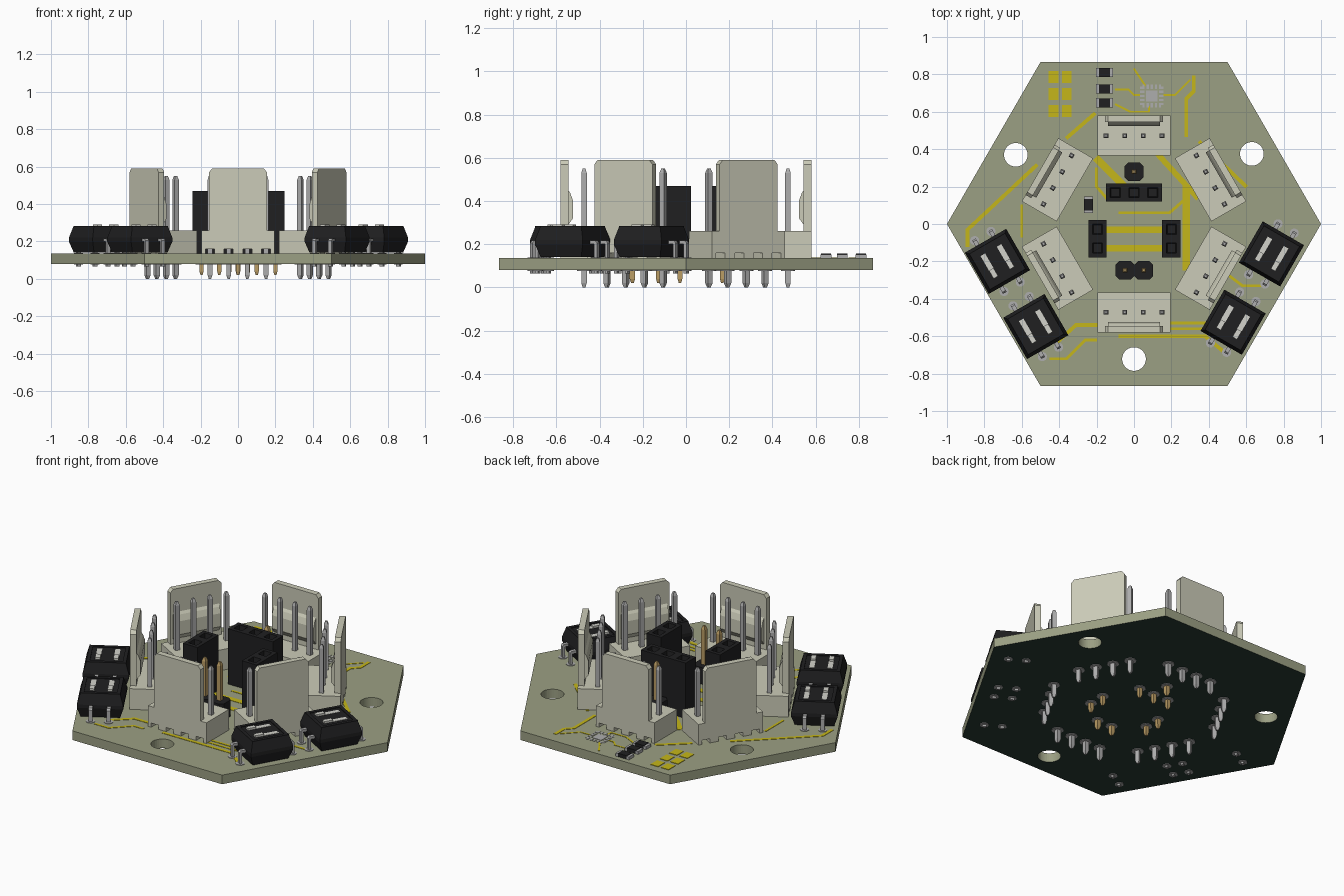
import bpy, bmesh
from math import cos, sin, pi, radians, atan2
from mathutils import Matrix, Vector

if "Cube" in bpy.data.objects:
    bpy.data.objects.remove(bpy.data.objects["Cube"])

TOP, BOT = 0.135, 0.08          # board faces


def mat(name, r, g, b):
    m = bpy.data.materials.new(name)
    m.diffuse_color = (r, g, b, 1)
    m.use_nodes = True
    m.node_tree.nodes["Principled BSDF"].inputs["Base Color"].default_value = m.diffuse_color
    return m


OLIVE = mat("board_olive", .33, .35, .23)
GREEN = mat("mask_green", .02, .042, .033)
CREAM = mat("cream_plastic", .60, .60, .48)
BLACK = mat("black_plastic", .014, .014, .015)
STEEL = mat("steel", .42, .42, .42)
GOLD = mat("gold", .50, .34, .13)
YELLOW = mat("copper_yellow", .56, .47, .01)
WHITE = mat("slider_white", .65, .65, .6)


class Part:
    """Collects simple solids into one object with several materials."""

    def __init__(self, name):
        self.name, self.bm, self.mats = name, bmesh.new(), []

    def loft(self, rings, m):
        if m not in self.mats:
            self.mats.append(m)
        vs = [[self.bm.verts.new(p) for p in r] for r in rings]
        n = len(vs[0])
        fs = [self.bm.faces.new(vs[0][::-1]), self.bm.faces.new(vs[-1])]
        for a, b in zip(vs, vs[1:]):
            for i in range(n):
                j = (i + 1) % n
                fs.append(self.bm.faces.new((a[i], a[j], b[j], b[i])))
        for f in fs:
            f.material_index = self.mats.index(m)
        return fs

    def box(self, x0, x1, y0, y1, z0, z1, m):
        q = [(x0, y0), (x1, y0), (x1, y1), (x0, y1)]
        return self.loft([[(x, y, z) for x, y in q] for z in (z0, z1)], m)

    def stack(self, x, y, rings, m, n=4):
        """Stacked regular n-gons; rings are (z, half width)."""
        k = 1 / cos(pi / n)
        return self.loft([[(x + h * k * cos(2 * pi * (i + .5) / n), y + h * k * sin(2 * pi * (i + .5) / n), z)
                           for i in range(n)] for z, h in rings], m)

    def pin(self, x, y, z0, z1, m, h=.0125):
        self.stack(x, y, [(z0, h * .5), (z0 + .02, h), (z1 - .02, h), (z1, h * .5)], m)

    def done(self, loc=(0, 0, 0), rot=0):
        bmesh.ops.recalc_face_normals(self.bm, faces=self.bm.faces)
        me = bpy.data.meshes.new(self.name)
        self.bm.to_mesh(me)
        self.bm.free()
        for m in self.mats:
            me.materials.append(m)
        return place(self.name, me, loc, rot)


def place(name, me, loc, rot):
    ob = bpy.data.objects.new(name, me)
    ob.location, ob.rotation_euler = loc, (0, 0, rot)
    bpy.context.collection.objects.link(ob)
    return ob


# hexagonal board, dark underside, three mounting holes
p = Part("board")
hexa = [(cos(i * pi / 3), sin(i * pi / 3)) for i in range(6)]
fs = p.loft([[(x, y, z) for x, y in hexa] for z in (BOT, TOP)], OLIVE)
p.mats.append(GREEN)
fs[0].material_index = 1
board = p.done()
p = Part("hole_cutter")
for x, y in [(-.632, .37), (.63, .375), (0, -.722)]:
    p.stack(x, y, [(0, .063), (.3, .063)], OLIVE, 32)
cutter = p.done()
cutter.hide_render = True
mod = board.modifiers.new("holes", 'BOOLEAN')
mod.object, mod.operation, mod.solver = cutter, 'DIFFERENCE', 'EXACT'
bpy.context.view_layer.objects.active = board
bpy.ops.object.modifier_apply(modifier="holes")
bpy.data.objects.remove(cutter)

# connector: grooved base, tall back wall with latch ridge, four pins
PITCH = [-.15, -.05, .05, .15]
p = Part("connector")
p.box(-.195, .195, .365, .58, .16, .26, CREAM)
edges = [-.195] + [e for c in PITCH for e in (c - .024, c + .024)] + [.195]
for a, b in zip(edges[::2], edges[1::2]):
    p.box(a, b, .365, .58, TOP, .16, CREAM)
wall = [(-.155, .26), (.155, .26), (.155, .57), (.138, .59), (-.138, .59), (-.155, .57)]
p.loft([[(x, y, z) for x, z in wall] for y in (.58, .545)], CREAM)
ridge = [(.545, .45), (.535, .435), (.523, .40), (.523, .32), (.545, .29)]
p.loft([[(x, y, z) for y, z in ridge] for x in (-.14, .14)], CREAM)
for x in PITCH:
    p.pin(x, .472, 0, .55, STEEL)
    p.stack(x, .472, [(BOT - .003, .032), (BOT, .032)], STEEL, 12)
conn = p.done()
for i in range(1, 6):
    place(f"connector_{i}", conn.data, (0, 0, 0), i * pi / 3)


# socket header: joined cells with a recessed opening over every pin
def socket(name, n, loc, rot):
    p = Part(name)
    for i in range(n):
        x = (i - (n - 1) / 2) * .1
        p.box(x - .05, x + .05, -.049, .049, TOP, .47, BLACK)
    bm = p.bm
    bmesh.ops.remove_doubles(bm, verts=bm.verts, dist=1e-4)
    inner = [f for f in bm.faces if all(len(e.link_faces) > 2 for e in f.edges)]
    bmesh.ops.delete(bm, geom=inner, context='FACES')
    bmesh.ops.recalc_face_normals(bm, faces=bm.faces)
    tops = [f for f in bm.faces if f.calc_center_median().z > .46]
    bmesh.ops.inset_individual(bm, faces=tops, thickness=.032)
    bmesh.ops.inset_individual(bm, faces=tops, thickness=.006, depth=-.03)
    for i in range(n):
        x = (i - (n - 1) / 2) * .1
        p.pin(x, 0, .02, .14, GOLD, .011)
        p.stack(x, 0, [(BOT - .003, .032), (BOT, .032)], STEEL, 12)
    p.done(loc, rot)


socket("socket_header_three", 3, (0, .168, 0), 0)
socket("socket_header_left", 2, (-.195, -.078, 0), pi / 2)
socket("socket_header_right", 2, (.2, -.078, 0), pi / 2)

# pin headers: chamfered blocks with tall gold pins
for name, xs, y in [("pin_header_single", [0], .28), ("pin_header_double", [-.048, .052], -.248)]:
    p = Part(name)
    for x in xs:
        c, h = .03, .0499
        oc = [(h, -c), (h, c), (c, h), (-c, h), (-h, c), (-h, -c), (-c, -h), (c, -h)]
        p.loft([[(x + a, y + b, z) for a, b in oc] for z in (TOP, .235)], BLACK)
        p.pin(x, y, .02, .465, GOLD)
        p.stack(x, y, [(BOT - .003, .032), (BOT, .032)], STEEL, 12)
    p.done()

# slide switch: tapered body, two sliders, four bent leads
p = Part("slide_switch")
p.stack(0, 0, [(.14, .108), (.2, .1275), (.22, .1275), (.28, .11)], BLACK)
for s in (-1, 1):                                    # raised rim of the body
    p.box(-.11, .11, s * .1 - .01, s * .1 + .01, .278, .284, BLACK)
    p.box(s * .1 - .01, s * .1 + .01, -.09, .09, .278, .284, BLACK)
for x in (-.05, .05):
    p.box(x - .014, x + .014, -.07, .07, .279, .282, WHITE)
    p.box(x - .014, x + .014, -.07, -.02, .28, .292, WHITE)
    for s in (-1, 1):
        lead = [(.12, .2), (.12, .216), (.156, .216), (.165, .206), (.165, .065), (.15, .065), (.15, .2)]
        p.loft([[(x + dx, s * y, z) for y, z in lead] for dx in (-.011, .011)], STEEL)
        for z in (BOT - .003, TOP):
            p.stack(x, s * .157, [(z, .024), (z + .003, .024)], STEEL, 12)
sw = p.done((-.73, -.2, 0), radians(30))
for i, (x, y, a) in enumerate([(-.525, -.548, 30), (.735, -.16, -30), (.53, -.525, -30)]):
    place(f"slide_switch_{i + 1}", sw.data, (x, y, 0), radians(a))

# chip resistors and capacitor with metal end caps
for i, (x, y, a) in enumerate([(-.158, .81, 0), (-.158, .723, 0), (-.158, .648, 0), (-.243, .103, 90)]):
    p = Part(f"chip_part_{i + 1}")
    p.box(-.03, .03, -.024, .024, TOP, .156, BLACK)
    for s in (-1, 1):
        p.box(s * .037 - .008, s * .037 + .008, -.025, .025, TOP, .153, STEEL)
    p.done((x, y, 0), radians(a))

# solder jumper pads
p = Part("jumper_pads")
for x in (-.43, -.36):
    for y in (.785, .695, .605):
        p.box(x - .026, x + .026, y - .032, y + .032, TOP, TOP + .003, YELLOW)
p.done()

# chip footprint pads
p = Part("chip_footprint")
p.box(.065, .125, .655, .715, TOP, TOP + .002, STEEL)
for i in range(5):
    t = (i - 2) * .022
    for s in (-1, 1):
        p.box(.095 + s * .05 - .012, .095 + s * .05 + .012, .685 + t - .006, .685 + t + .006, TOP, TOP + .002, STEEL)
        p.box(.095 + t - .006, .095 + t + .006, .685 + s * .05 - .012, .685 + s * .05 + .012, TOP, TOP + .002, STEEL)
p.done()

# copper tracks: width then the points of each path
TRACKS = [
    (.02, (-.21, .59), (-.36, .46)), (.02, (-.52, .315), (-.89, -.03), (-.89, -.12)),
    (.015, (-.6, .1), (-.6, -.07)), (.04, (.28, .2), (.28, -.24)),
    (.03, (.13, .37), (.34, .14)), (.04, (-.2, .35), (-.06, .21)),
    (.035, (-.14, -.03), (.15, -.03)), (.035, (-.14, -.13), (.15, -.13)),
    (.015, (-.08, .06), (.19, .06), (.27, .13)), (.015, (.19, -.53), (.46, -.53)),
    (.015, (.19, -.56), (.44, -.56)), (.02, (-.08, -.6), (.38, -.6), (.5, -.7)),
    (.02, (-.2, -.54), (-.31, -.54), (-.42, -.64)), (.02, (.28, .47), (.28, .67), (.32, .71), (.32, .79)),
    (.02, (.35, .44), (.6, .2)), (.015, (.5, -.27), (.58, -.33), (.7, -.33)),
    (.015, (-.2, .3), (-.2, .2), (-.14, .13)), (.01, (-.1, .72), (-.03, .72), (0, .69), (.03, .69)),
    (.01, (-.1, .64), (-.02, .6), (.08, .6), (.08, .63)), (.01, (.06, .74), (.0, .83)),
    (.01, (.16, .69), (.22, .69), (.3, .77)), (.015, (-.45, -.72), (-.36, -.72), (-.26, -.62), (-.2, -.62)),
]
p = Part("copper_tracks")
for w, *pts in TRACKS:
    for a, b in zip(pts, pts[1:]):
        a, b = Vector(a), Vector(b)
        d = (b - a).normalized() * w / 2
        n = Vector((-d.y, d.x))
        quad = [a - d * .4 - n, b + d * .4 - n, b + d * .4 + n, a - d * .4 + n]
        p.loft([[(v.x, v.y, z) for v in quad] for z in (TOP, TOP + .002)], YELLOW)
p.done()
